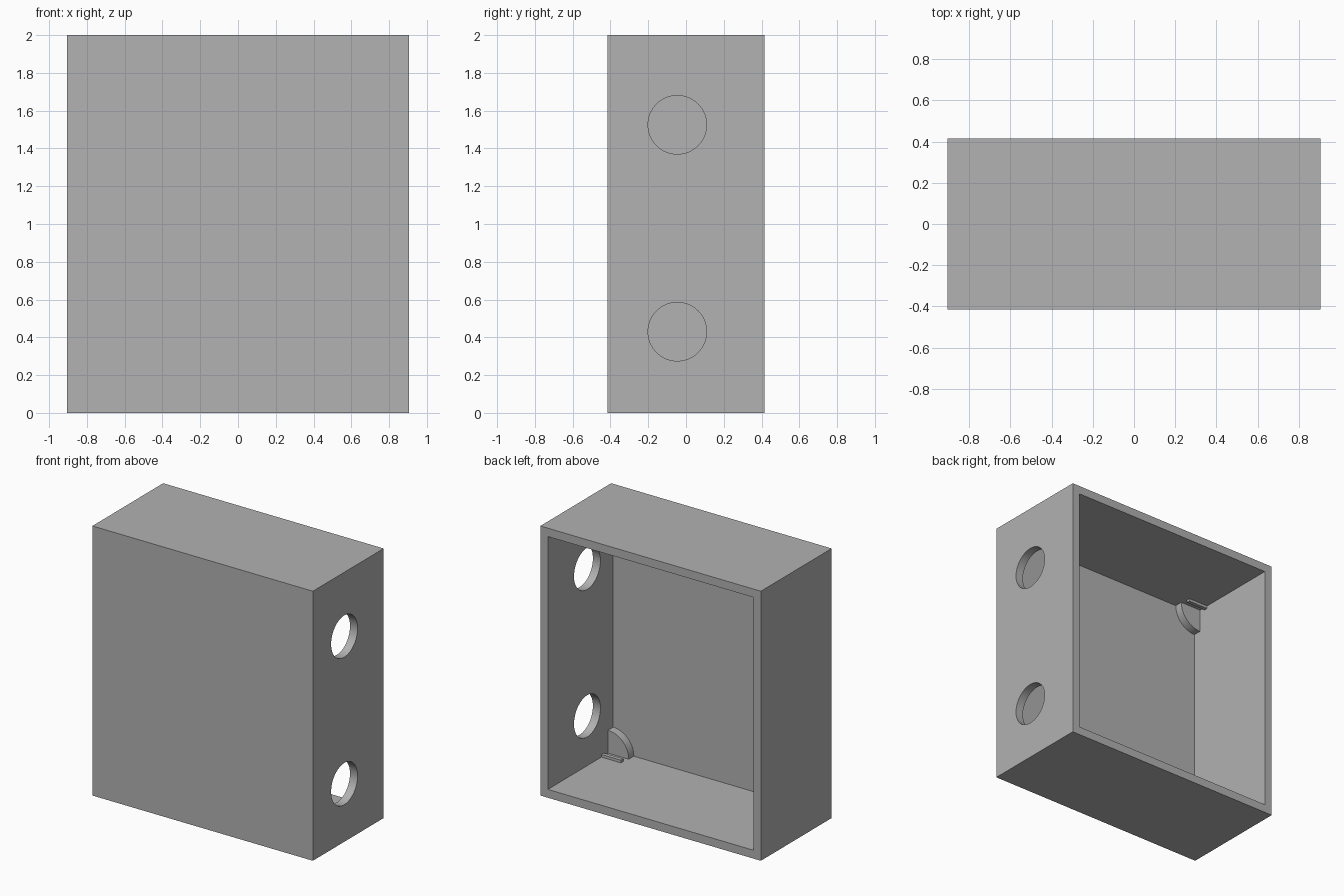
import bpy, bmesh, math
from mathutils import Matrix

if "Cube" in bpy.data.objects:
    bpy.data.objects.remove(bpy.data.objects["Cube"], do_unlink=True)

W, D, H = 1.81, 0.83, 2.0       # outer size
WALL = 0.062                    # side wall thickness
FRONT_IN = -0.349               # inner surface of the front panel

grey = bpy.data.materials.new("grey_plastic")
grey.use_nodes = True
colour = (0.445, 0.445, 0.445, 1)
grey.diffuse_color = colour
grey.node_tree.nodes["Principled BSDF"].inputs["Base Color"].default_value = colour


def add_object(name, bm):
    bmesh.ops.recalc_face_normals(bm, faces=bm.faces)
    mesh = bpy.data.meshes.new(name)
    bm.to_mesh(mesh)
    bm.free()
    mesh.materials.append(grey)
    obj = bpy.data.objects.new(name, mesh)
    bpy.context.collection.objects.link(obj)
    return obj


def box(name, x0, x1, y0, y1, z0, z1):
    bm = bmesh.new()
    place = Matrix.Translation(((x0 + x1) / 2, (y0 + y1) / 2, (z0 + z1) / 2))
    size = Matrix.Diagonal((abs(x1 - x0), abs(y1 - y0), abs(z1 - z0), 1))
    bmesh.ops.create_cube(bm, size=1, matrix=place @ size)
    return add_object(name, bm)


def select_only(obj):
    bpy.ops.object.select_all(action='DESELECT')
    obj.select_set(True)
    bpy.context.view_layer.objects.active = obj


def cut(target, cutter):
    mod = target.modifiers.new("cut", 'BOOLEAN')
    mod.operation = 'DIFFERENCE'
    mod.solver = 'EXACT'
    mod.object = cutter
    select_only(target)
    bpy.ops.object.modifier_apply(modifier=mod.name)
    bpy.data.objects.remove(cutter, do_unlink=True)


# Casing: a box hollowed from the open back
casing = box("casing", -W / 2, W / 2, -D / 2, D / 2, 0, H)
inner = W / 2 - WALL
cut(casing, box("cavity", -inner, inner, FRONT_IN, D, WALL, H - WALL))

# Two round cable holes through one side wall
for z in (0.43, 1.525):
    bm = bmesh.new()
    bmesh.ops.create_cone(
        bm, cap_ends=True, segments=64, radius1=0.155, radius2=0.155, depth=0.3,
        matrix=Matrix.Translation((W / 2, -0.046, z)) @ Matrix.Rotation(math.pi / 2, 4, 'Y'))
    cut(casing, add_object("hole_cutter", bm))
select_only(casing)
bpy.ops.object.shade_smooth_by_angle(angle=math.radians(30))


def corner_support(name, cx, cz, sx, sz, radius=0.17, steps=20):
    """Quarter disc standing on the front panel in an inner corner."""
    bm = bmesh.new()
    verts = [bm.verts.new((cx, FRONT_IN, cz))]
    for i in range(steps + 1):
        a = math.pi / 2 * i / steps
        verts.append(bm.verts.new((cx + sx * radius * math.cos(a), FRONT_IN,
                                   cz + sz * radius * math.sin(a))))
    face = bm.faces.new(verts)
    new = bmesh.ops.extrude_face_region(bm, geom=[face])["geom"]
    bmesh.ops.translate(bm, vec=(0, 0.06, 0),
                        verts=[v for v in new if isinstance(v, bmesh.types.BMVert)])
    obj = add_object(name, bm)
    select_only(obj)
    bpy.ops.object.shade_smooth_by_angle(angle=math.radians(30))


# Corner supports with a low retaining ridge behind each
for side, sx in (("left", -1), ("right", 1)):
    for level, sz, cz in (("lower", 1, WALL), ("upper", -1, H - WALL)):
        cx = -sx * inner
        corner_support(f"{level}_{side}_support", cx, cz, sx, sz)
        box(f"{level}_{side}_ridge", cx, cx + sx * 0.16, -0.24, -0.212, cz, cz + sz * 0.02)
